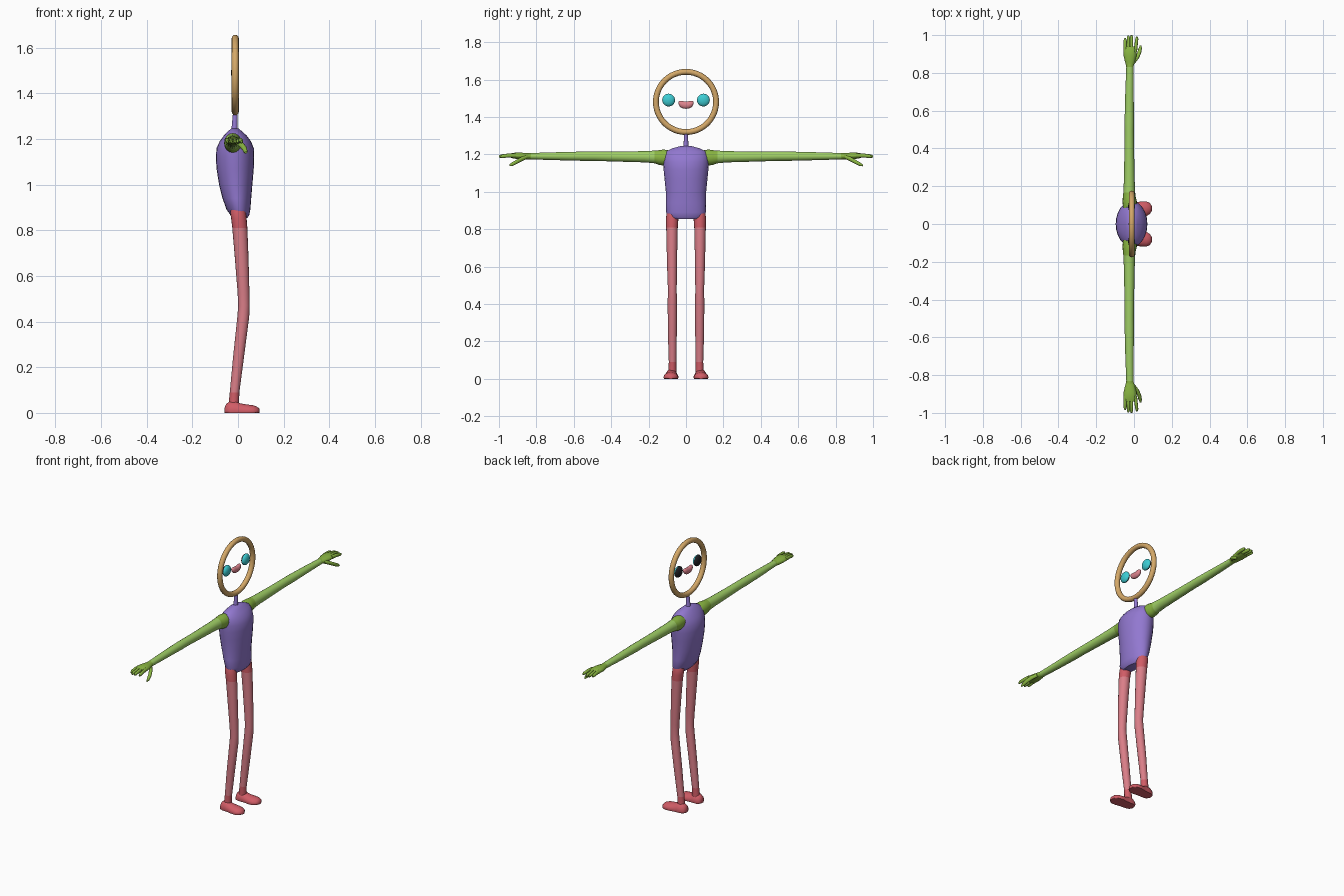
import bpy, bmesh, math
from mathutils import Vector


def srgb(r, g, b):
    def f(c):
        c /= 255
        return c / 12.92 if c <= 0.04045 else ((c + 0.055) / 1.055) ** 2.4
    return (f(r), f(g), f(b), 1)


def material(name, *rgb):
    m = bpy.data.materials.new(name)
    m.diffuse_color = srgb(*rgb)
    return m


TAN = material("tan", 212, 168, 104)
PURPLE = material("purple", 146, 120, 208)
LIME = material("light_green", 160, 207, 102)
GREEN = material("dark_green", 138, 182, 66)
PINK = material("light_red", 218, 126, 136)
RED = material("dark_red", 208, 92, 102)
CYAN = material("cyan", 62, 205, 212)
BLACK = material("black", 32, 32, 36)
LIP = material("lip_pink", 222, 132, 142)


def finish(name, bm, mats, rule=None, mirror=False, angle=50):
    bmesh.ops.recalc_face_normals(bm, faces=bm.faces)
    if rule:
        for f in bm.faces:
            f.material_index = rule(f.calc_center_median())
    me = bpy.data.meshes.new(name)
    bm.to_mesh(me)
    bm.free()
    for m in mats:
        me.materials.append(m)
    ob = bpy.data.objects.new(name, me)
    bpy.context.collection.objects.link(ob)
    bpy.context.view_layer.objects.active = ob
    ob.select_set(True)
    bpy.ops.object.shade_smooth_by_angle(angle=math.radians(angle))
    ob.select_set(False)
    if mirror:
        mod = ob.modifiers.new("mirror", "MIRROR")
        mod.use_axis = (False, True, False)
        mod.use_bisect_axis = (False, False, False)
        mod.use_mirror_merge = False
    return ob


def loft(bm, axis, rings, sides=16, floor=None):
    """Skin elliptical rings (centre x, y, z, radius 1, radius 2) square to an axis."""
    a, b = {"x": (1, 2), "y": (0, 2), "z": (0, 1)}[axis]
    rows = []
    for x, y, z, ra, rb in rings:
        row = []
        for i in range(sides):
            t = 2 * math.pi * i / sides
            p = Vector((x, y, z))
            p[a] += ra * math.cos(t)
            p[b] += rb * math.sin(t)
            if floor is not None:
                p.z = max(p.z, floor)
            row.append(bm.verts.new(p))
        rows.append(row)
    for r, s in zip(rows, rows[1:]):
        for i in range(sides):
            j = (i + 1) % sides
            bm.faces.new((r[i], r[j], s[j], s[i]))
    bm.faces.new(rows[0])
    bm.faces.new(rows[-1])


# torso: height, back x, front x, half width
bm = bmesh.new()
body = [(0.853, -0.02, 0.04, 0.075), (0.865, -0.032, 0.049, 0.094),
        (0.89, -0.05, 0.054, 0.106), (0.94, -0.068, 0.058, 0.107),
        (1.0, -0.083, 0.063, 0.108), (1.07, -0.094, 0.069, 0.115),
        (1.12, -0.097, 0.071, 0.12), (1.16, -0.094, 0.069, 0.122),
        (1.19, -0.08, 0.057, 0.12), (1.215, -0.062, 0.038, 0.108),
        (1.233, -0.045, 0.018, 0.07), (1.245, -0.03, 0.004, 0.025)]
loft(bm, "z", [((p + q) / 2, 0, z, (q - p) / 2, w) for z, p, q, w in body], 24)
finish("torso", bm, [PURPLE])

# neck
bm = bmesh.new()
loft(bm, "z", [(-0.016, 0, 1.22, 0.017, 0.018), (-0.015, 0, 1.25, 0.013, 0.013),
               (-0.012, 0, 1.315, 0.010, 0.010)], 12)
finish("neck", bm, [PURPLE])

# head ring, swept round the x axis
bm = bmesh.new()
N, M = 48, 12
grid = []
for i in range(N):
    t = 2 * math.pi * i / N
    row = []
    for j in range(M):
        u = 2 * math.pi * j / M
        r = 0.161 + 0.0155 * math.cos(u)
        row.append(bm.verts.new((-0.012 + 0.0155 * math.sin(u),
                                 r * math.cos(t), 1.48 + r * math.sin(t))))
    grid.append(row)
for i in range(N):
    for j in range(M):
        k, n = (i + 1) % N, (j + 1) % M
        bm.faces.new((grid[i][j], grid[k][j], grid[k][n], grid[i][n]))
finish("head_ring", bm, [TAN])

# eyes: flattened balls, cyan in front and black behind
bm = bmesh.new()
steps = [math.pi * i / 12 for i in range(13)]
loft(bm, "x", [(-0.013 - 0.018 * math.cos(t), 0.093, 1.49,
                0.034 * math.sin(t) + 0.0003, 0.034 * math.sin(t) + 0.0003)
               for t in steps], 20)
finish("eyes", bm, [BLACK, CYAN], lambda c: int(c.x > -0.012), mirror=True)

# mouth: bean with upturned ends
bm = bmesh.new()
lips = []
for i in range(17):
    s = -math.cos(math.pi * i / 16)
    r = max(0.0004, (1 - s ** 4) ** 0.5)
    lips.append((-0.013, 0.041 * s, 1.463 + 0.012 * s * s, 0.014 * r, 0.020 * r))
loft(bm, "y", lips, 14)
finish("mouth", bm, [LIP])

# arms: shoulder and wrist are the darker green
bm = bmesh.new()
loft(bm, "y", [(-0.022, 0.085, 1.182, 0.036, 0.038), (-0.023, 0.12, 1.183, 0.038, 0.043),
               (-0.025, 0.145, 1.183, 0.034, 0.039), (-0.025, 0.168, 1.186, 0.031, 0.034),
               (-0.025, 0.22, 1.187, 0.029, 0.030), (-0.025, 0.36, 1.188, 0.026, 0.027),
               (-0.025, 0.49, 1.190, 0.024, 0.025), (-0.025, 0.54, 1.190, 0.025, 0.025),
               (-0.024, 0.70, 1.190, 0.022, 0.021), (-0.022, 0.83, 1.190, 0.019, 0.017),
               (-0.022, 0.86, 1.190, 0.020, 0.016)])
finish("arms", bm, [LIME, GREEN], lambda c: int(c.y < 0.168 or c.y > 0.83), mirror=True)

# hands: palm, four fingers and a lowered thumb
bm = bmesh.new()
loft(bm, "y", [(-0.022, 0.83, 1.19, 0.018, 0.015), (-0.021, 0.86, 1.19, 0.027, 0.017),
               (-0.021, 0.89, 1.192, 0.034, 0.018), (-0.021, 0.925, 1.193, 0.035, 0.015),
               (-0.021, 0.94, 1.193, 0.031, 0.010)])
for x, tip in ((-0.047, 0.985), (-0.030, 0.998), (-0.013, 1.0), (0.007, 0.992)):
    out = 0.008 if x > 0 else 0
    loft(bm, "y", [(x, 0.91, 1.194, 0.009, 0.011), (x + out / 2, 0.95, 1.194, 0.009, 0.011),
                   (x + out, tip - 0.012, 1.19, 0.008, 0.010),
                   (x + out, tip, 1.188, 0.004, 0.005)], 10)
loft(bm, "y", [(-0.005, 0.85, 1.186, 0.010, 0.010), (0.014, 0.878, 1.175, 0.012, 0.013),
               (0.027, 0.905, 1.16, 0.011, 0.012), (0.033, 0.93, 1.147, 0.009, 0.011),
               (0.035, 0.945, 1.141, 0.004, 0.005)], 10)
finish("hands", bm, [GREEN], mirror=True)

# legs: hip and ankle are the darker red
bm = bmesh.new()
loft(bm, "z", [(0.0, 0.072, 0.90, 0.028, 0.026), (0.0, 0.073, 0.88, 0.034, 0.032),
               (0.004, 0.074, 0.85, 0.034, 0.033), (0.008, 0.075, 0.81, 0.033, 0.031),
               (0.016, 0.075, 0.68, 0.030, 0.028), (0.024, 0.074, 0.53, 0.026, 0.025),
               (0.026, 0.073, 0.47, 0.025, 0.023), (0.023, 0.073, 0.42, 0.026, 0.025),
               (0.003, 0.073, 0.25, 0.024, 0.024), (-0.015, 0.072, 0.09, 0.021, 0.020),
               (-0.019, 0.073, 0.03, 0.023, 0.022)])
finish("legs", bm, [PINK, RED], lambda c: int(c.z > 0.81 or c.z < 0.09), mirror=True)

# feet: flat-soled shoes with raised heels
bm = bmesh.new()
shoe = [(-0.059, 0.012, 0.022), (-0.052, 0.026, 0.040), (-0.035, 0.033, 0.051),
        (-0.010, 0.034, 0.052), (0.010, 0.035, 0.042), (0.040, 0.040, 0.037),
        (0.065, 0.039, 0.034), (0.083, 0.030, 0.028), (0.094, 0.014, 0.018)]
loft(bm, "x", [(x, 0.076 + 0.04 * (x + 0.06), 0.008, w, top - 0.008) for x, w, top in shoe],
     18, floor=0.0)
finish("feet", bm, [RED], mirror=True)
